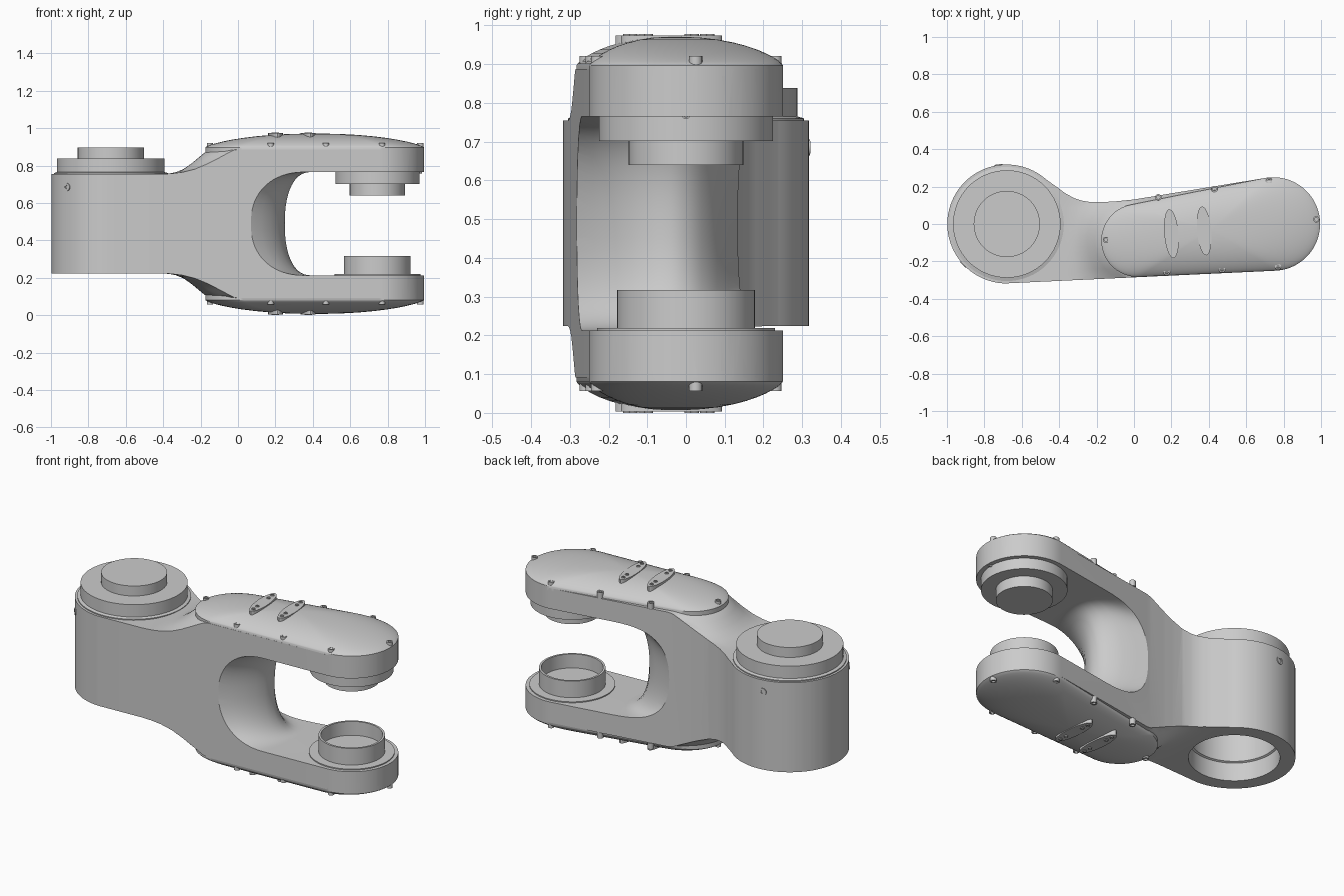
import bpy, bmesh, math
from math import sin, cos, pi, sqrt
from mathutils import Vector, Matrix

if "Cube" in bpy.data.objects:
    bpy.data.objects.remove(bpy.data.objects["Cube"])

H = 0.978  # height the lower half is mirrored about


def loft(name, sections):
    """Closed skin through rings of 3D points, capped at both ends."""
    bm = bmesh.new()
    rings = [[bm.verts.new(p) for p in s] for s in sections]
    n = len(rings[0])
    for a, b in zip(rings, rings[1:]):
        for i in range(n):
            j = (i + 1) % n
            bm.faces.new((a[i], a[j], b[j], b[i]))
    bm.faces.new(rings[0])
    bm.faces.new(rings[-1])
    bmesh.ops.recalc_face_normals(bm, faces=bm.faces)
    me = bpy.data.meshes.new(name)
    bm.to_mesh(me)
    bm.free()
    ob = bpy.data.objects.new(name, me)
    bpy.context.collection.objects.link(ob)
    return ob


def arc(cx, cy, r, a0, a1, n):
    return [(cx + r * cos(a0 + (a1 - a0) * i / n), cy + r * sin(a0 + (a1 - a0) * i / n))
            for i in range(n + 1)]


def lathe(name, cx, cy, profile, n=64):
    return loft(name, [[(x, y, z) for x, y in arc(cx, cy, r, 0, 2 * pi, n)[:-1]]
                       for r, z in profile])


def boolean(ob, cutter, op):
    m = ob.modifiers.new("cut", 'BOOLEAN')
    m.object, m.operation, m.solver = cutter, op, 'EXACT'
    bpy.context.view_layer.objects.active = ob
    bpy.ops.object.modifier_apply(modifier="cut")
    bpy.data.objects.remove(cutter, do_unlink=True)


def bolt(name, x, y, z, r, h, flip):
    f = (lambda v: H - v) if flip else (lambda v: v)
    lathe(name, x, y, [(r, f(z - h)), (r, f(z)), (r * .55, f(z)), (r * .55, f(z - .01))], 16)


# Tapered capsule: small circle A behind, large circle B at the fork tip
AX, AY, AR, BX, BY, BR = 0.02, -0.088, 0.195, 0.745, 0.0, 0.25
phi = math.atan2(BY - AY, BX - AX)
beta = math.acos((AR - BR) / math.hypot(BX - AX, BY - AY))
tip = arc(BX, BY, BR, phi - beta, phi + beta, 40)
capsule = tip + arc(AX, AY, AR, phi + beta, phi - beta + 2 * pi, 32)

# Fork body: plan outline
plan = tip + [(0.0, 0.131), (-0.1, 0.121), (-0.17, 0.117), (-0.23, 0.117), (-0.28, 0.125),
              (-0.32, 0.138), (-0.37, 0.166), (-0.42, 0.203)]
plan += arc(-0.68, 0, 0.318, math.radians(48), math.radians(268), 56)
body = loft("fork_body", [[(x, y, z) for x, y in plan] for z in (0.02, 0.95)])

# Side profile with ramps curving round the ends of the covers
ramp = [(-1.1, .754, 0), (-.42, .754, 0), (-.37, .757, .1), (-.33, .765, .25), (-.29, .782, .45),
        (-.25, .81, .65), (-.21, .843, .85), (-.18, .868, 1), (-.15, .882, 1), (-.12, .887, 1)]
sections = []
for i in range(27):
    y = -0.39 + 0.03 * i
    d = min(abs(y - AY), 0.2)
    s = 0.21 - sqrt(0.21 ** 2 - d * d)
    up = [(x + s * k, y, z) for x, z, k in ramp] + [(1.1, y, .887)]
    sections.append(up + [(x, y, H - z) for x, _, z in reversed(up)])
boolean(body, loft("side_shape", sections), 'INTERSECT')

# Slot between the prongs, with a rounded nose on the web
nose = [(-.4, -.06), (-.33, .01), (-.285, .065), (-.24, .125), (-.19, .175), (-.14, .213),
        (-.09, .238), (-.04, .25), (.0, .24), (.04, .21), (.08, .145), (.11, .075),
        (.14, .0), (.17, -.06), (.4, -.07)]
sections = []
for y, x0 in nose:
    xe = 0.35 + 0.2 * max(0, x0 - 0.05)
    ring = [(1.2, y, H / 2 + .276)]
    for i in range(33):
        t = pi / 2 - pi * i / 32
        c, s = max(cos(t), 0), sin(t)
        ring.append((xe - (xe - x0) * c ** .87, y,
                     H / 2 + .276 * math.copysign(abs(s) ** .87, s)))
    ring.append((1.2, y, H / 2 - .276))
    sections.append(ring)
boolean(body, loft("slot", sections), 'DIFFERENCE')

# Bore from below the rear hub
boolean(body, lathe("bore", -0.68, 0, [(.238, .1), (.238, .33), (.228, .335), (.228, .7)]),
        'DIFFERENCE')

# Rear hub flange and cap
lathe("hub_flange", -0.68, 0, [(.305, .74), (.305, .76), (.2875, .765), (.2875, .838), (.177, .838),
                               (.177, .897)])

# Tip bearings: solid stub above, open ring below
lathe("upper_bearing", BX, 0, [(.225, .78), (.225, .702), (.148, .702), (.148, .64)])
lathe("lower_bearing_seat", BX, 0, [(.23, .2), (.23, .219), (.17, .219)])
lathe("lower_bearing_ring", BX, 0, [(.178, .205), (.178, .317), (.166, .317), (.166, .235)])

# Covers, badges and bolts, top and bottom
screws = [(-.15, -.085), (.13, .143), (.43, .187), (.722, .23), (.975, .025),
          (.77, -.228), (.47, -.243), (.175, -.258)]
for flip in (False, True):
    side = "lower" if flip else "upper"
    f = (lambda v: H - v) if flip else (lambda v: v)
    cx, cy = 0.41, -0.03
    rings = [(1.0, .87), (1.0, .897)]
    for t in (.99, .97, .94, .9, .84, .76, .66, .54, .4, .25, .1, .02):
        rings.append((t, .897 + .074 * (1 - t ** 2.2) ** .75))
    loft(side + "_cover", [[(cx + (x - cx) * t, cy + (y - cy) * t, f(z)) for x, y in capsule]
                           for t, z in rings])
    for i, (x, y) in enumerate(screws):
        bolt(f"{side}_cover_bolt_{i}", x, y, .921, .017, .035, flip)
    for i, (px, py) in enumerate(((.2, -.052), (.375, -.037))):
        rot = Matrix.Rotation(math.radians(5), 2)

        def place(u, v):
            w = rot @ Vector((u, v))
            return px + w.x, py + w.y
        oval = [place(.038 * cos(a * pi / 20), .131 * sin(a * pi / 20)) for a in range(40)]
        loft(f"{side}_badge_{i}", [[(x, y, f(z)) for x, y in oval] for z in (.92, .974)])
        for j, v in enumerate((-.1, -.06, .06, .1)):
            bolt(f"{side}_badge_bolt_{i}_{j}", *place(0, v), .978, .011, .02, flip)

# Radial bolts on the hub and a locating pin under the upper tip
def radial_bolt(name, cx, cy, z, radius, ang, r):
    ob = lathe(name, 0, 0, [(r, -.03), (r, .005), (r * .5, .005), (r * .5, -.006)], 16)
    d = Vector((cos(ang), sin(ang), 0))
    ob.matrix_world = (Matrix.Translation(Vector((cx, cy, z)) + d * radius)
                       @ d.to_track_quat('Z', 'Y').to_matrix().to_4x4())

for i, deg in enumerate((98, 223)):
    radial_bolt(f"hub_bolt_{i}", -0.68, 0, .685, .317, math.radians(deg), .021)
radial_bolt("tip_pin", BX, 0, .768, .235, 0, .01)

# Smooth curved faces, keep hard edges
bpy.ops.object.select_all(action='DESELECT')
for ob in bpy.context.scene.objects:
    ob.select_set(True)
bpy.context.view_layer.objects.active = body
bpy.ops.object.shade_smooth_by_angle(angle=math.radians(30))
